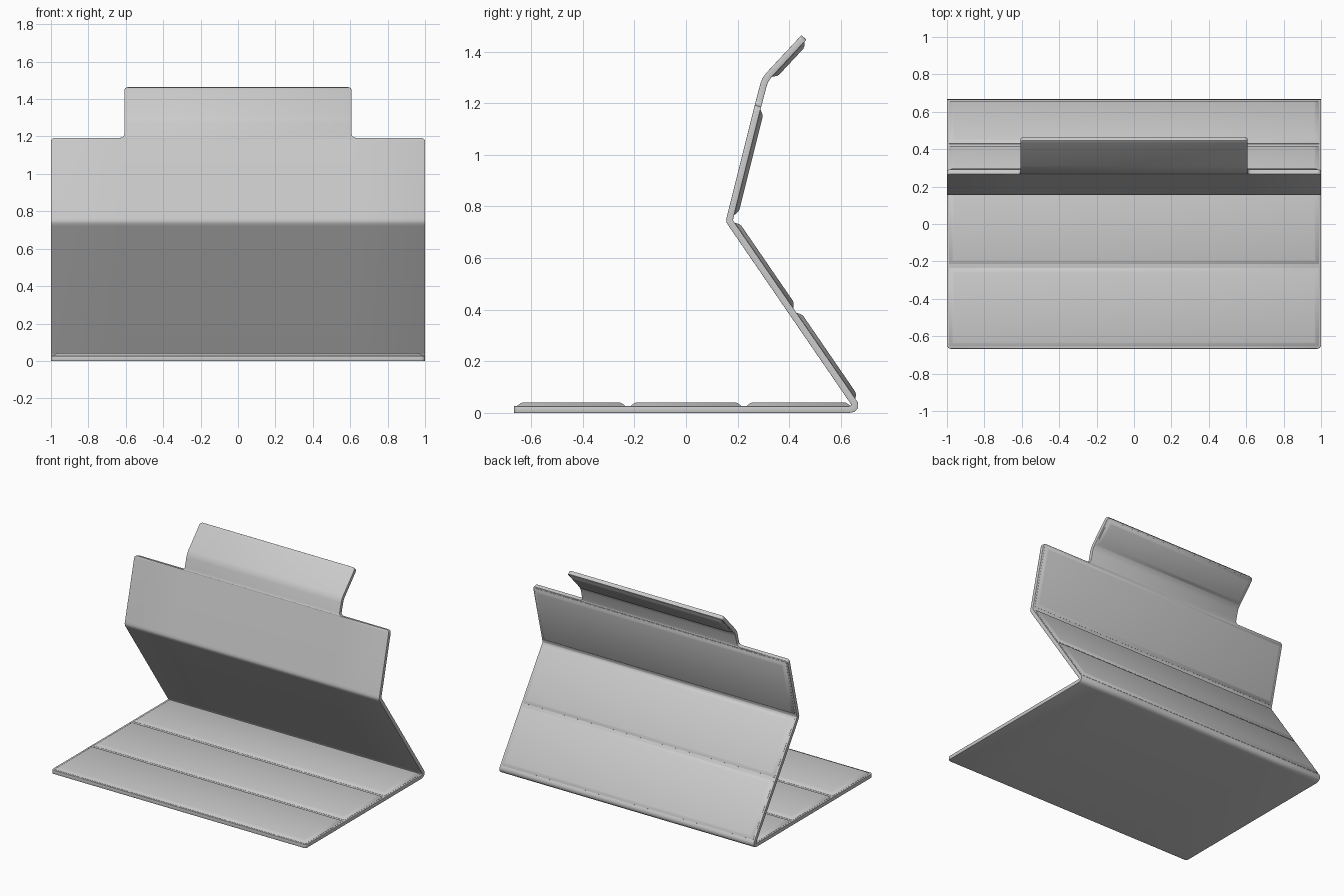
import bpy, bmesh, math
from mathutils import Vector

if "Cube" in bpy.data.objects:
    bpy.data.objects.remove(bpy.data.objects["Cube"])

THICK = 0.026   # sheet thickness
R = 0.02        # corner radius
FLAP = 0.608    # half width of the flap
ANGLES = [math.radians(a) for a in (0, 22.5, 45, 67.5, 90)]


def finish(bm, name, angle):
    bmesh.ops.recalc_face_normals(bm, faces=bm.faces)
    me = bpy.data.meshes.new(name)
    bm.to_mesh(me)
    bm.free()
    ob = bpy.data.objects.new(name, me)
    bpy.context.collection.objects.link(ob)
    bpy.ops.object.select_all(action='DESELECT')
    ob.select_set(True)
    bpy.context.view_layer.objects.active = ob
    bpy.ops.object.shade_smooth_by_angle(angle=math.radians(angle))
    return ob


def rounded_end(tip, prev, w):
    """Rows (point, half width) that round the corners of a strip end."""
    tip, prev = Vector(tip), Vector(prev)
    d = (prev - tip).normalized()
    return [(tip + d * R * (1 - math.sin(a)), w - R * (1 - math.cos(a))) for a in ANGLES]


# Folded sheet: centre line (y, z) of the side profile
body = [(0.632, 0.013), (0.646, 0.016), (0.654, 0.024), (0.653, 0.036), (0.646, 0.047),
        (0.178, 0.729), (0.170, 0.742), (0.169, 0.749), (0.172, 0.762)]
step = Vector((0.279, 1.19))
flap = [(0.300, 1.270), (0.307, 1.289), (0.320, 1.308)]
rows = rounded_end((-0.667, 0.013), body[0], 1.0)[::-1]
rows += [(Vector(p), 1.0) for p in body]
rows += rounded_end(step, body[-1], 1.0)

bm = bmesh.new()
grid = [[bm.verts.new((x, p.x, p.y)) for x in (-w, -FLAP - R, FLAP + R, w)] for p, w in rows]
# Narrow flap, joined with small concave fillets
up = (Vector(flap[0]) - step).normalized()
frows = [(step + up * R * (1 - math.cos(a)), FLAP + R - R * math.sin(a)) for a in ANGLES[1:]]
frows += [(Vector(p), FLAP) for p in flap]
frows += rounded_end((0.457, 1.455), flap[-1], FLAP)
fgrid = [grid[-1][1:3]] + [[bm.verts.new((x, p.x, p.y)) for x in (-w, w)] for p, w in frows]
for g in (grid, fgrid):
    for a, b in zip(g, g[1:]):
        for i in range(len(a) - 1):
            bm.faces.new((a[i], a[i + 1], b[i + 1], b[i]))
sheet = finish(bm, "folded_sheet", 50)
sol = sheet.modifiers.new("thickness", 'SOLIDIFY')
sol.thickness, sol.offset, sol.use_even_offset = THICK, 0, True
bev = sheet.modifiers.new("soft_edges", 'BEVEL')
bev.width, bev.segments, bev.limit_method = 0.006, 2, 'ANGLE'
bev.angle_limit = math.radians(50)


def pad(name, p0, p1, w, side):
    """Raised stiffening panel with sloped borders, lying on one side of the sheet."""
    p0, p1 = Vector(p0), Vector(p1)
    d = (p1 - p0).normalized()
    n = Vector((-d.y, d.x)) * side
    bm = bmesh.new()
    loops = []
    for h, inset in ((0.006, 0), (0.014, 0), (0.025, 0.015), (0.028, 0.024)):
        a, b, x = p0 + d * inset + n * h, p1 - d * inset + n * h, w - inset
        loops.append([bm.verts.new((sx, q.x, q.y))
                      for sx, q in ((-x, a), (x, a), (x, b), (-x, b))])
    for lo, hi in zip(loops, loops[1:]):
        for i in range(4):
            j = (i + 1) % 4
            bm.faces.new((lo[i], lo[j], hi[j], hi[i]))
    bm.faces.new(loops[0][::-1])
    bm.faces.new(loops[-1])
    finish(bm, name, 50)


# Three base pads
for i, (a, b) in enumerate(((-0.655, -0.235), (-0.215, 0.215), (0.235, 0.638))):
    pad(f"base_pad_{i + 1}", (a, 0.013), (b, 0.013), 0.988, 1)

# Two pads on the leaning support, one on the rest, one on the flap
lo, hi = Vector(body[4]), Vector(body[5])
pad("support_pad_lower", lo, lo.lerp(hi, 0.488), 0.988, -1)
pad("support_pad_upper", lo.lerp(hi, 0.515), hi, 0.988, -1)
lo = Vector(body[-1])
pad("rest_pad", lo.lerp(step, 0.02), lo.lerp(step, 0.97), 0.988, -1)
pad("flap_pad", (0.324, 1.312), (0.450, 1.447), 0.597, -1)
